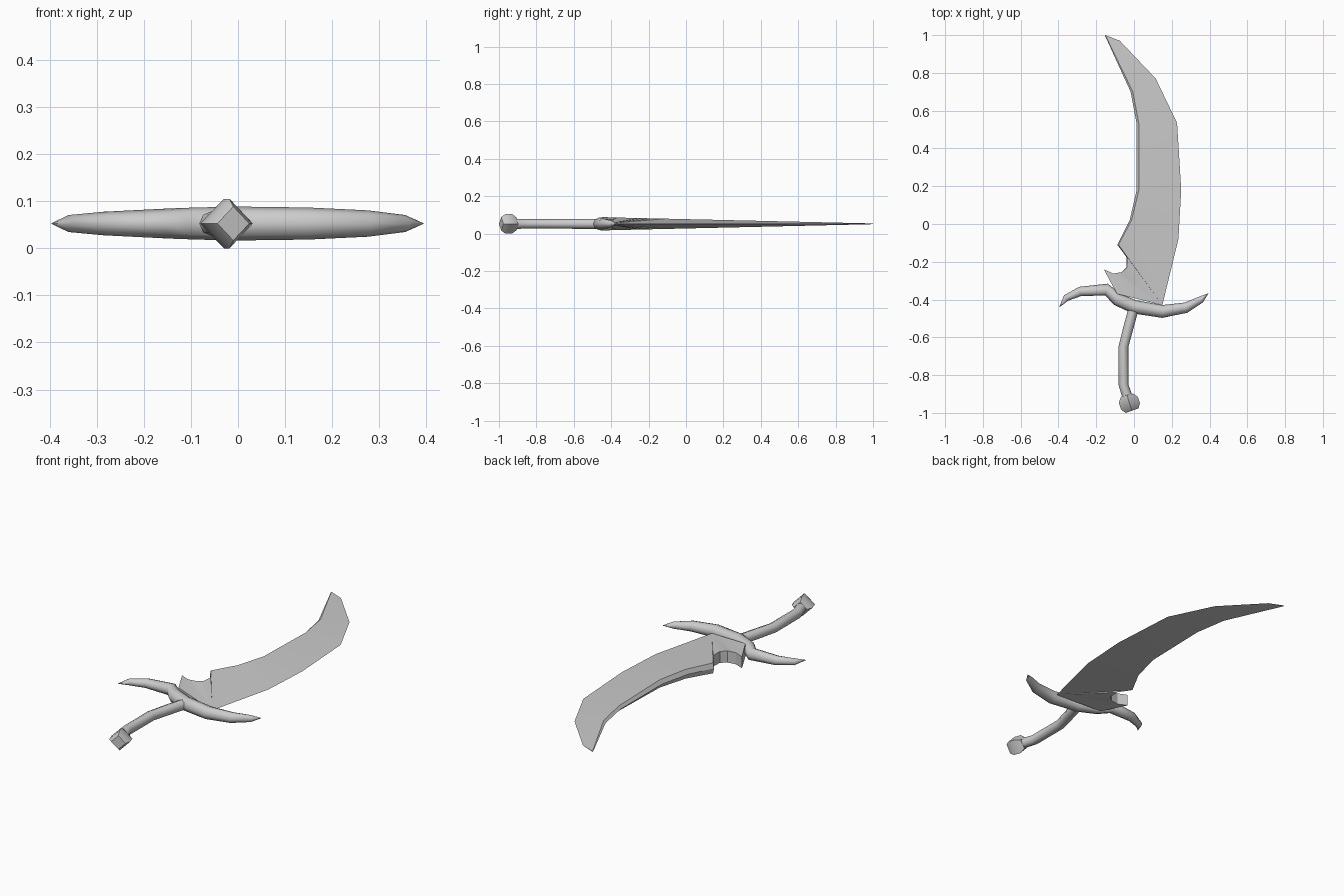
import bpy, math
from mathutils import Vector
from mathutils.geometry import tessellate_polygon

if "Cube" in bpy.data.objects:
    bpy.data.objects.remove(bpy.data.objects["Cube"])

MID = 0.0525  # height of the sword's middle plane


def make(name, verts, faces, angle):
    import bmesh
    me = bpy.data.meshes.new(name)
    me.from_pydata([tuple(v) for v in verts], [], faces)
    bm = bmesh.new()
    bm.from_mesh(me)
    bmesh.ops.remove_doubles(bm, verts=bm.verts, dist=0.0002)
    bmesh.ops.recalc_face_normals(bm, faces=bm.faces)
    bm.to_mesh(me)
    bm.free()
    ob = bpy.data.objects.new(name, me)
    bpy.context.collection.objects.link(ob)
    bpy.ops.object.select_all(action='DESELECT')
    ob.select_set(True)
    bpy.context.view_layer.objects.active = ob
    bpy.ops.object.shade_smooth_by_angle(angle=math.radians(angle))
    return ob


def tube(name, path, sides, angle=50):
    """Sweep rings along (x, y, radius) points lying in the middle plane."""
    verts, faces = [], []
    n = len(path)
    for i, (x, y, r) in enumerate(path):
        a, b = path[max(i - 1, 0)], path[min(i + 1, n - 1)]
        d = Vector((b[0] - a[0], b[1] - a[1], 0)).normalized()
        side = Vector((-d.y, d.x, 0))
        for k in range(sides):
            t = 2 * math.pi * k / sides
            verts.append(Vector((x, y, MID)) + side * r * math.cos(t)
                         + Vector((0, 0, r * math.sin(t))))
    for i in range(n - 1):
        for k in range(sides):
            j = (k + 1) % sides
            faces.append((i * sides + k, i * sides + j,
                          (i + 1) * sides + j, (i + 1) * sides + k))
    faces += [tuple(range(sides)), tuple(range((n - 1) * sides, n * sides))]
    return make(name, verts, faces, angle)


# Blade: thick back with a notch and hook, tapering to a sharp outer edge
# back points are (x, y, inset of the back's bevel)
back = [(-0.09, -0.37, 0), (-0.16, -0.24, 0), (-0.11, -0.262, 0),
        (-0.065, -0.255, 0), (-0.04, -0.23, 0.002), (-0.04, -0.175, 0.004),
        (-0.088, -0.11, 0.006), (-0.023, 0.02, 0.01), (0.014, 0.18, 0.012),
        (0.014, 0.53, 0.012), (-0.018, 0.70, 0.012), (-0.155, 1.0, 0.003)]
edge = [(-0.075, 0.97), (0.115, 0.77), (0.228, 0.535), (0.25, 0.18),
        (0.235, -0.08), (0.15, -0.43)]
nb, ne = len(back), len(edge)


def half(y):
    return 0.002 + 0.031 * (1 - y) / 1.35


top = [Vector((x + o, y, MID + half(y))) for x, y, o in back]
low = [Vector((v.x, v.y, 2 * MID - v.z)) for v in top]
ridge = [Vector((x, y, MID)) for x, y, o in back]
rim = [Vector((x, y, MID)) for x, y in edge]
verts = top + low + ridge + rim
top_loop = list(range(nb)) + list(range(3 * nb, 3 * nb + ne))
low_loop = list(range(nb, 2 * nb)) + top_loop[nb:]
plan = [Vector((verts[i].x, verts[i].y, 0)) for i in top_loop]
faces = []
for tri in tessellate_polygon([plan]):
    faces.append(tuple(top_loop[i] for i in tri))
    faces.append(tuple(low_loop[i] for i in reversed(tri)))
for i in range(nb - 1):
    faces.append((i, i + 1, 2 * nb + i + 1, 2 * nb + i))
    faces.append((2 * nb + i, 2 * nb + i + 1, nb + i + 1, nb + i))
e = 3 * nb
faces += [(0, 2 * nb, e + ne - 1), (2 * nb, nb, e + ne - 1),
          (nb - 1, e, 3 * nb - 1), (3 * nb - 1, e, 2 * nb - 1)]
make("blade", verts, faces, 20)

# S-curved cross guard with pointed ends
tube("guard", [(-0.395, -0.44, 0.001), (-0.36, -0.392, 0.018),
               (-0.285, -0.357, 0.025), (-0.145, -0.347, 0.032),
               (-0.09, -0.398, 0.034), (0.0, -0.438, 0.036),
               (0.15, -0.463, 0.034), (0.275, -0.443, 0.028),
               (0.355, -0.4, 0.018), (0.393, -0.368, 0.001)], 8)

# Bent grip
tube("grip", [(0.0, -0.44, 0.027), (-0.03, -0.55, 0.027),
              (-0.056, -0.65, 0.026), (-0.056, -0.85, 0.026),
              (-0.03, -0.93, 0.027)], 8)

# Four-sided barrel pommel
tube("pommel", [(-0.036, -0.906, 0.034), (-0.030, -0.930, 0.0525),
                (-0.018, -0.966, 0.0525), (-0.010, -0.988, 0.036)], 4, 60)
